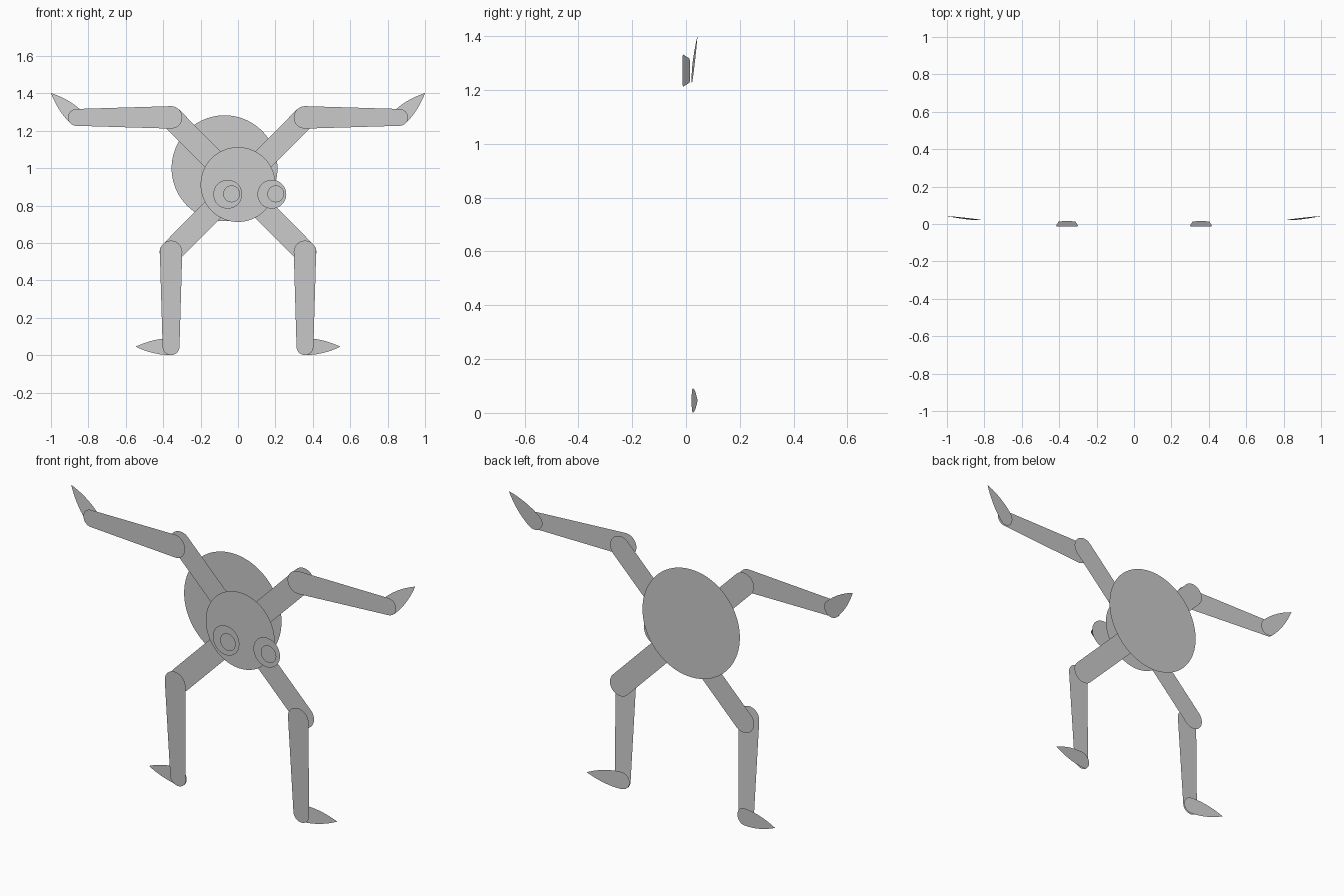
import bpy, bmesh
from math import sin, cos, pi, hypot, atan2

if "Cube" in bpy.data.objects:
    bpy.data.objects.remove(bpy.data.objects["Cube"])


def sheet(name, pts):
    """One flat filled outline; pts are (x, y, z)."""
    bm = bmesh.new()
    bm.faces.new([bm.verts.new(p) for p in pts])
    me = bpy.data.meshes.new(name)
    bm.normal_update()
    bm.to_mesh(me)
    bm.free()
    ob = bpy.data.objects.new(name, me)
    bpy.context.collection.objects.link(ob)


def disc(name, x, z, r, y, n=64):
    sheet(name, [(x + r * cos(2 * pi * i / n), y, z + r * sin(2 * pi * i / n)) for i in range(n)])


def along(name, a, b, outline, ya, yb):
    """Place a (distance, offset) outline along a->b, sloping in y from ya to yb."""
    L = hypot(b[0] - a[0], b[1] - a[1])
    ang = atan2(b[1] - a[1], b[0] - a[0])
    c, s = cos(ang), sin(ang)
    sheet(name, [(a[0] + u * c - v * s, ya + (yb - ya) * u / L, a[1] + u * s + v * c)
                 for u, v in outline])


def capsule(L, ra, rb, n=20):
    end = [(L + rb * cos(t), rb * sin(t)) for t in (-pi / 2 + pi * i / n for i in range(n + 1))]
    start = [(ra * cos(t), ra * sin(t)) for t in (pi / 2 + pi * i / n for i in range(n + 1))]
    return end + start


def leaf(L, r, n=16):
    low = [(L * i / n, -r * (1 - (i / n) ** 2)) for i in range(n + 1)]
    up = [(u, -v) for u, v in low[-2::-1]]
    root = [(r * cos(t), r * sin(t)) for t in (pi / 2 + pi * i / n for i in range(1, n))]
    return low + up + root


# Body and head discs
disc("body", -0.072, 1.0, 0.283, 0.06, 96)
disc("head", 0.0, 0.913, 0.2, 0.018, 96)

# Limbs: every segment is a flat rounded strip
for side, sx in (("left", -1), ("right", 1)):
    hub = (0.0, 0.913)
    elbow, wrist, finger = (sx * 0.358, 1.272), (sx * 0.864, 1.272), (sx * 1.0, 1.402)
    knee, ankle, toe = (sx * 0.358, 0.553), (sx * 0.358, 0.046), (sx * 0.547, 0.046)
    along(side + "_upper_arm", hub, elbow, capsule(0.507, 0.06, 0.06), 0.033, 0.033)
    along(side + "_forearm", elbow, wrist, capsule(0.506, 0.06, 0.045), -0.011, 0.013)
    along(side + "_hand", wrist, finger, leaf(0.188, 0.045), 0.025, 0.043)
    along(side + "_thigh", hub, knee, capsule(0.509, 0.06, 0.06), 0.033, 0.033)
    along(side + "_shin", knee, ankle, capsule(0.507, 0.06, 0.045), -0.011, 0.013)
    along(side + "_foot", ankle, toe, leaf(0.189, 0.045), 0.025, 0.043)

# Eyes: stacked discs shrinking towards the highlight
for side, ex in (("left", -0.055), ("right", 0.181)):
    disc(side + "_eye", ex, 0.861, 0.077, -0.02)
    for i in range(6):
        t = i / 5
        disc(f"{side}_pupil_{i}", ex + 0.021 + 0.015 * t, 0.863 + 0.012 * t,
             0.045 - 0.03 * t, -0.035 - 0.025 * t, 48)
